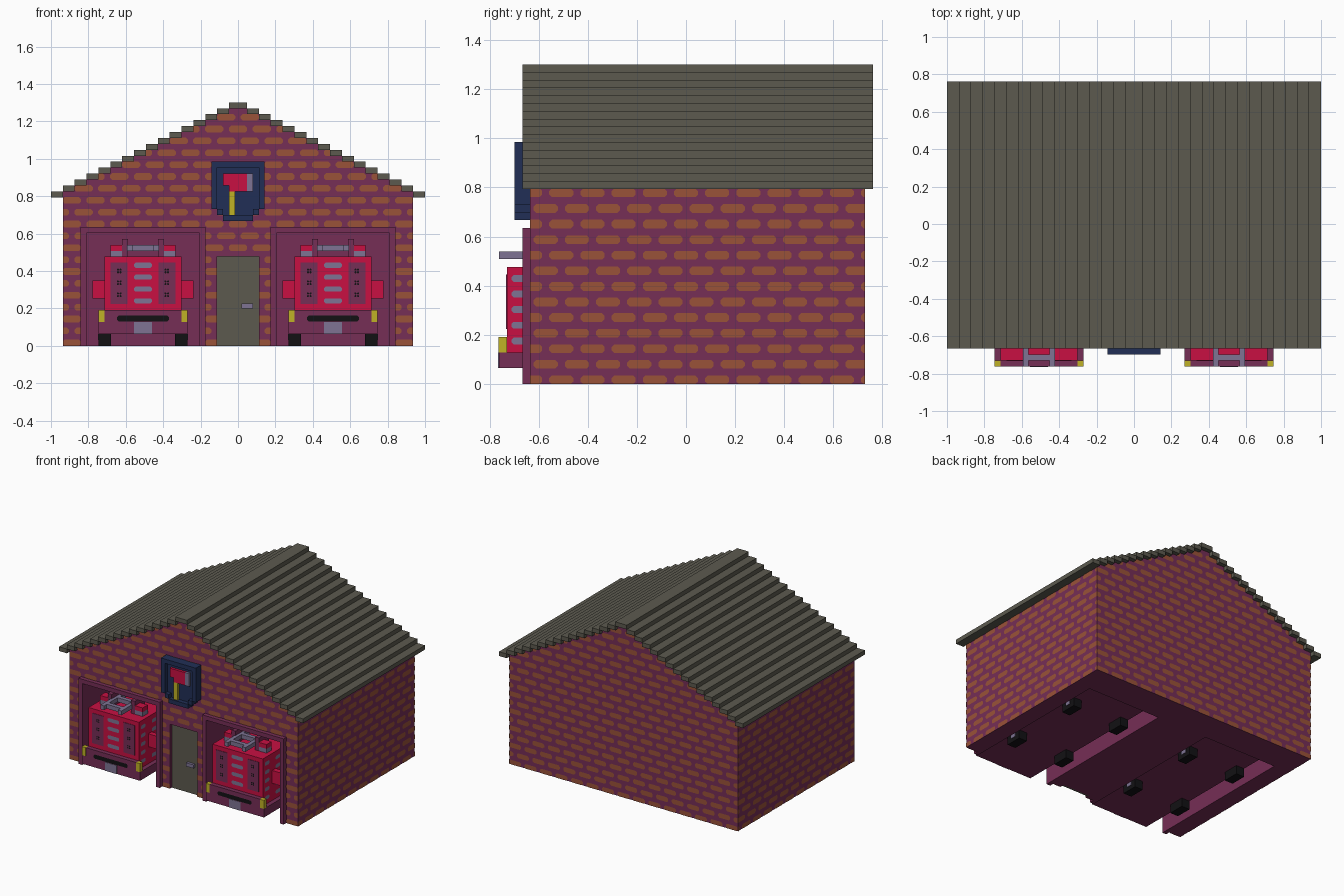
import bpy, bmesh, math
from mathutils import Vector

if "Cube" in bpy.data.objects:
    bpy.data.objects.remove(bpy.data.objects["Cube"])

U = 2 / 63            # block size used for the whole building
FRONT, BACK = -20 * U, 23 * U
SIDE = 29.5 * U       # half width of the walls
EAVE = 25             # eave height in blocks


def material(name, rgb):
    lin = [((c / 255 + 0.055) / 1.055) ** 2.4 if c > 10 else c / 255 / 12.92 for c in rgb] + [1]
    m = bpy.data.materials.new(name)
    m.use_nodes = True
    m.diffuse_color = lin
    m.node_tree.nodes["Principled BSDF"].inputs["Base Color"].default_value = lin
    return m


PLUM = material("plum mortar", (118, 46, 86))
BRICK = material("orange brick", (154, 82, 56))
SLATE = material("slate grey", (92, 90, 79))
RED = material("bright red", (200, 16, 66))
NAVY = material("navy", (33, 47, 86))
YELLOW = material("yellow", (192, 178, 38))
STEEL = material("lilac steel", (126, 116, 148))
BLACK = material("black", (18, 17, 20))


def finish(name, bm, mat):
    me = bpy.data.meshes.new(name)
    bm.to_mesh(me)
    bm.free()
    me.materials.append(mat)
    ob = bpy.data.objects.new(name, me)
    bpy.context.collection.objects.link(ob)
    return ob


def boxes(name, mat, *bounds):
    """One object made of boxes given as (x0, x1, y0, y1, z0, z1)."""
    bm = bmesh.new()
    for x0, x1, y0, y1, z0, z1 in bounds:
        verts = bmesh.ops.create_cube(bm, size=1)["verts"]
        for v in verts:
            v.co = Vector((x0 + (v.co.x + .5) * (x1 - x0),
                           y0 + (v.co.y + .5) * (y1 - y0),
                           z0 + (v.co.z + .5) * (z1 - z0)))
    return finish(name, bm, mat)


def mirrored(cx, x0, x1, *rest):
    """A box on each side of the line x = cx."""
    return [(cx + x0, cx + x1, *rest), (cx - x1, cx - x0, *rest)]


def plates(name, mat, normal, depth, spots, w, h):
    """Thin chamfered plates; spots are (s, z, low, high), clipped to low..high."""
    bm = bmesh.new()
    n = Vector(normal)
    c = h * 0.3
    shape = [(-w/2, -h/2+c), (-w/2+c, -h/2), (w/2-c, -h/2), (w/2, -h/2+c),
             (w/2, h/2-c), (w/2-c, h/2), (-w/2+c, h/2), (-w/2, h/2-c)]
    for s, z, low, high in spots:
        pts = []
        for a, b in shape:
            p = (min(max(s + a, low), high), max(z + b, 0))
            if p not in pts:
                pts.append(p)
        across = [p[0] for p in pts]
        if len(pts) < 4 or max(across) - min(across) < 0.004:
            continue
        along = Vector((1, 0, 0)) if n.y else Vector((0, 1, 0))
        f = bm.faces.new([bm.verts.new(n * depth + along * a + Vector((0, 0, b))) for a, b in pts])
        f.normal_update()
        if f.normal.dot(n) < 0:
            f.normal_flip()
    return finish(name, bm, mat)


# Walls: stepped gable outline extruded from front to back
outline = [(SIDE, 0)]
for k in range(15):
    half = (31.5 - 2 * (k + 1)) * U
    outline += [(half, (EAVE + k) * U), (half, (EAVE + k + 1) * U)]
outline = [outline[0]] + outline[2:]
outline += [(-x, z) for x, z in reversed(outline)]
bm = bmesh.new()
face = bm.faces.new([bm.verts.new((x, FRONT, z)) for x, z in outline])
ext = bmesh.ops.extrude_face_region(bm, geom=[face])
bmesh.ops.translate(bm, vec=(0, BACK - FRONT, 0),
                    verts=[g for g in ext["geom"] if isinstance(g, bmesh.types.BMVert)])
bmesh.ops.recalc_face_normals(bm, faces=bm.faces)
walls = finish("walls", bm, PLUM)

# Garage bays and doorway cut out of the walls
BAY = 16 * U
for cx, half, depth, top in ((BAY, 9.5*U, .50, 19*U), (-BAY, 9.5*U, .50, 19*U), (0, 3.5*U, FRONT + U, 15*U)):
    cutter = boxes("opening_cutter", PLUM, (cx - half, cx + half, -.8, depth, -.1, top))
    cutter.hide_render = True
    mod = walls.modifiers.new("opening", "BOOLEAN")
    mod.operation, mod.solver, mod.object = "DIFFERENCE", "EXACT", cutter
    bpy.context.view_layer.objects.active = walls
    bpy.ops.object.modifier_apply(modifier=mod.name)
    bpy.data.objects.remove(cutter)


# Bricks in staggered rows, clipped at corners, gable and openings
def brick_rows(rows, spans_at):
    spots = []
    for i in range(rows):
        z = (2 * i + .5) * U
        for low, high in spans_at(z):
            for j in range(-10, 11):
                s = (4 * j + 2 * (i % 2)) * U
                spots.append((s, z, low, high))
    return spots


def gable_half(z):
    layer = math.floor(z / U) - EAVE
    return SIDE if layer < 0 else (31.5 - 2 * (layer + 1)) * U


def front_spans(z):
    e = gable_half(z)
    if z > 20 * U:
        return [(-e, e)]
    if z > 15 * U:
        return [(-e, -26.5*U), (-5.5*U, 5.5*U), (26.5*U, e)]
    return [(-e, -26.5*U), (-5.5*U, -3.5*U), (3.5*U, 5.5*U), (26.5*U, e)]


BW, BH, LIFT = 3.1 * U, 1.12 * U, .002
plates("front_bricks", BRICK, (0, -1, 0), -FRONT + LIFT, brick_rows(20, front_spans), BW, BH)
plates("back_bricks", BRICK, (0, 1, 0), BACK + LIFT,
       brick_rows(20, lambda z: [(-gable_half(z), gable_half(z))]), BW, BH)
for label, sx in (("left", 1), ("right", -1)):
    plates(label + "_bricks", BRICK, (sx, 0, 0), SIDE + LIFT,
           brick_rows(13, lambda z: [(FRONT, BACK)]), BW, BH)

# Stepped roof with a ridge cap
steps = []
for k in range(15):
    steps += mirrored(0, (29.5 - 2*k) * U, (31.5 - 2*k) * U, FRONT - U, BACK + U,
                      (EAVE + k) * U, (EAVE + k + 1) * U)
steps.append((-1.5*U, 1.5*U, FRONT - U, BACK + U, (EAVE + 15) * U, (EAVE + 16) * U))
boxes("roof", SLATE, *steps)

# Entrance door
boxes("door", SLATE, (-3.5*U, 3.5*U, FRONT + .6*U, FRONT + U, 0, 15*U))
boxes("door_handle", STEEL, (.02, .08, FRONT, FRONT + .6*U, .2, .226))

# Shield sign with an axe
Y0, Y1 = FRONT - 2*U, FRONT
boxes("shield_panel", NAVY, (-3.5*U, 3.5*U, FRONT - U, Y1, 22*U, 30*U))
boxes("shield_rim", NAVY, *mirrored(0, 3.5*U, 4.5*U, Y0, Y1, 23*U, 31*U),
      *mirrored(0, 2.5*U, 3.5*U, Y0, Y1, 22*U, 23*U),
      (-3.5*U, 3.5*U, Y0, Y1, 30*U, 31*U), (-2.5*U, 2.5*U, Y0, Y1, 21*U, 22*U))
AY = FRONT - 1.6*U
boxes("axe_handle", YELLOW, (-1.5*U, -.5*U, AY, FRONT - U, 22*U, 26*U))
boxes("axe_head", RED, (-2.5*U, 1.5*U, AY, FRONT - U, 27*U, 29*U),
      (-1.5*U, .5*U, AY, FRONT - U, 26*U, 27*U), (.5*U, 1.5*U, AY, FRONT - U, 26*U, 27*U))
boxes("axe_blade", STEEL, (1.5*U, 2.5*U, AY, FRONT - U, 26*U, 29*U))


# Garage frame and fire engine for each bay
def bay(side, cx):
    def name(part):
        return side + "_" + part

    boxes(name("garage_frame"), PLUM,
          *mirrored(cx, 9.5*U, 10.5*U, FRONT - U, FRONT, 0, 20*U),
          (cx - 9.5*U, cx + 9.5*U, FRONT - U, FRONT, 19*U, 20*U))
    nose, cab, rear = -24*U, -23*U, .46
    # Chassis, bumper and lamps
    boxes(name("chassis"), PLUM, (cx - 7.5*U, cx + 7.5*U, nose, rear, 2*U, 4*U),
          (cx - 6.5*U, cx + 6.5*U, nose, cab, 4*U, 6*U))
    boxes(name("headlamps"), YELLOW, *mirrored(cx, 6.5*U, 7.5*U, nose - .001, cab, 4*U, 6*U))
    boxes(name("number_plate"), STEEL, (cx - 1.5*U, cx + 1.5*U, nose - .003, nose, 2*U, 4*U))
    plates(name("grille"), BLACK, (0, -1, 0), -nose + .004, [(cx, 4.6*U, -2, 2)], .28, .03)
    # Wheels
    wheels, hubs = [], []
    for y in (-.37, .20):
        wheels += mirrored(cx, 5.4*U, 7.5*U, y - .06, y + .06, 0, 2*U)
        hubs += mirrored(cx, 7.5*U, 7.5*U + .003, y - .02, y + .02, .03, 2*U)
    boxes(name("wheels"), BLACK, *wheels)
    boxes(name("hubs"), STEEL, *hubs)
    # Body, mirrors and front panels
    boxes(name("engine_body"), RED, (cx - 6.5*U, cx + 6.5*U, cab, rear, 4*U, 15*U))
    boxes(name("mirrors"), RED, *mirrored(cx, 6.5*U, 8.5*U, -.62, -.58, 8*U, 11*U))
    boxes(name("front_panels"), PLUM, *mirrored(cx, 2.6*U, 5.5*U, cab - .003, cab, 7*U, 14*U))
    dots = [(cx + s * 4*U + dx, z + dz, -2, 2) for s in (-1, 1) for z in (.273, .337, .40)
            for dx in (-.007, .007) for dz in (-.007, .007)]
    plates(name("rivets"), BLACK, (0, -1, 0), -cab + .005, dots, .011, .011)
    plates(name("front_louvres"), STEEL, (0, -1, 0), -cab + .003,
           [(cx, z, -2, 2) for z in (.24, .303, .367, .43)], 3*U, .028)
    for s in (-1, 1):
        spots = [(-.683 + .127 * j, .175 + .0635 * i, -2, 2) for j in range(8) for i in range(5)]
        louvres = plates(name("side_louvres"), STEEL, (s, 0, 0), 6.5*U + .003, spots, .055, .028)
        louvres.location.x = cx
    # Roof ladder, posts and beacons
    rungs = [(cx - 2*U, cx + 2*U, y, y + U, 16*U, 17*U)
             for y in [-23*U + 4*U*j for j in range(8)]]
    boxes(name("ladder"), STEEL, *mirrored(cx, 1.8*U, 2.7*U, nose, .28, 16*U, 17*U), *rungs)
    boxes(name("ladder_posts"), PLUM, *mirrored(cx, 2.5*U, 3.5*U, -.64, -.52, 15*U, 18*U))
    boxes(name("beacon_bases"), STEEL, *mirrored(cx, 3.5*U, 5.5*U, -.64, -.58, 15*U, 16*U))
    boxes(name("beacons"), RED, *mirrored(cx, 3.5*U, 5.5*U, -.64, -.58, 16*U, 17*U))


bay("left", BAY)
bay("right", -BAY)
